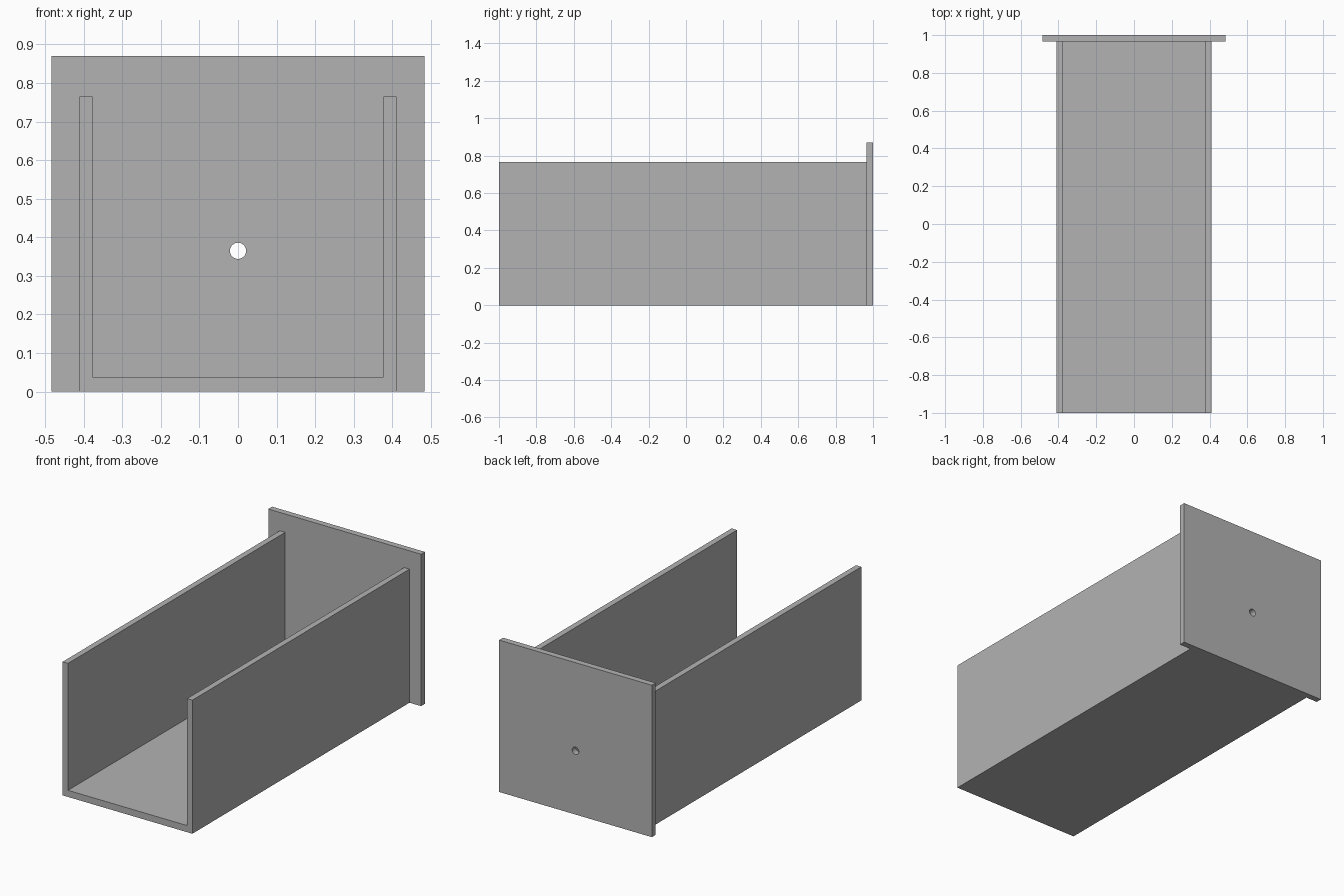
import bpy
import bmesh
from mathutils import Vector

cube = bpy.data.objects.get("Cube")
if cube:
    bpy.data.objects.remove(cube, do_unlink=True)

# Overall sizes
BACK, FRONT = 1.0, -1.0
PANEL_T = 0.035
HALF_W, INNER_W = 0.411, 0.377
WALL_H, FLOOR_T = 0.765, 0.038
PANEL_HALF_W, PANEL_H = 0.484, 0.87
HOLE_Z, HOLE_R = 0.365, 0.021

grey = bpy.data.materials.new("plain grey")
grey.use_nodes = True
colour = (0.45, 0.45, 0.45, 1)
grey.diffuse_color = colour
grey.node_tree.nodes["Principled BSDF"].inputs["Base Color"].default_value = colour


def extrude_profile(name, outline, y0, y1):
    """Extrude an x-z outline along y into a closed solid."""
    bm = bmesh.new()
    face = bm.faces.new([bm.verts.new((x, y0, z)) for x, z in outline])
    result = bmesh.ops.extrude_face_region(bm, geom=[face], use_keep_orig=True)
    moved = [g for g in result["geom"] if isinstance(g, bmesh.types.BMVert)]
    bmesh.ops.translate(bm, verts=moved, vec=Vector((0, y1 - y0, 0)))
    bmesh.ops.recalc_face_normals(bm, faces=bm.faces)
    mesh = bpy.data.meshes.new(name)
    bm.to_mesh(mesh)
    bm.free()
    mesh.materials.append(grey)
    obj = bpy.data.objects.new(name, mesh)
    bpy.context.collection.objects.link(obj)
    return obj


# Open-topped channel: floor and both side walls in one piece
half = [(HALF_W, 0), (HALF_W, WALL_H), (INNER_W, WALL_H), (INNER_W, FLOOR_T)]
channel = half + [(-x, z) for x, z in reversed(half)]
extrude_profile("drawer_channel", channel, FRONT, BACK - PANEL_T)

# Wider end panel
w = PANEL_HALF_W
panel = extrude_profile(
    "end_panel", [(-w, 0), (w, 0), (w, PANEL_H), (-w, PANEL_H)], BACK - PANEL_T, BACK)

# Round handle hole through the panel
bpy.ops.mesh.primitive_cylinder_add(
    vertices=32, radius=HOLE_R, depth=0.2,
    location=(0, BACK - PANEL_T / 2, HOLE_Z), rotation=(1.5708, 0, 0))
cutter = bpy.context.object
cutter.name = "hole_cutter"
cutter.data.materials.append(grey)
cutter.hide_render = True
cut = panel.modifiers.new("handle hole", "BOOLEAN")
cut.operation = "DIFFERENCE"
cut.solver = "EXACT"
cut.object = cutter

# Apply the cut, remove the cutter and smooth the hole wall only
bpy.ops.object.select_all(action="DESELECT")
panel.select_set(True)
bpy.context.view_layer.objects.active = panel
bpy.ops.object.modifier_apply(modifier=cut.name)
bpy.data.objects.remove(cutter, do_unlink=True)
bpy.ops.object.shade_smooth_by_angle()
